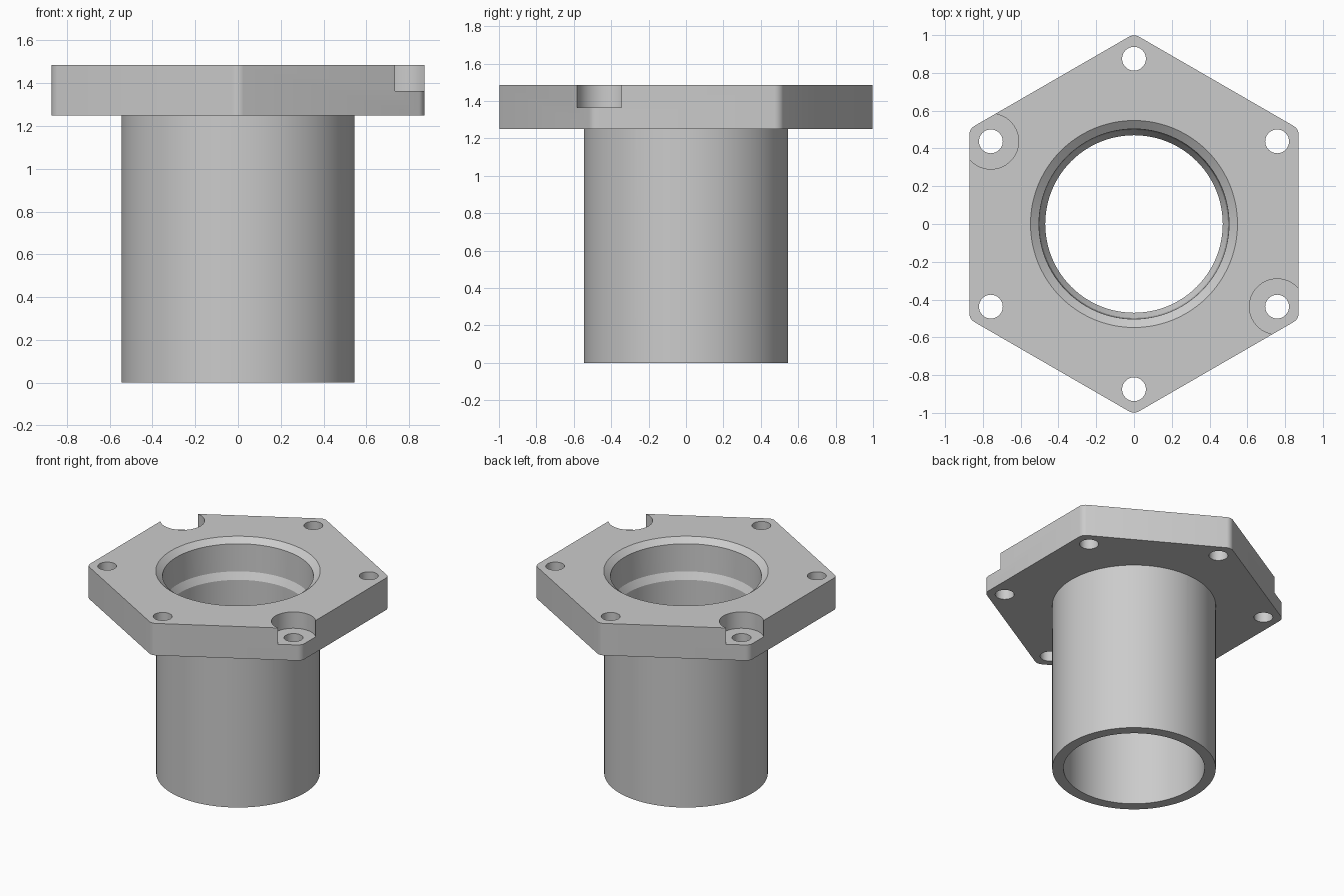
import bpy, bmesh, math
from mathutils import Matrix

cube = bpy.data.objects.get("Cube")
if cube:
    bpy.data.objects.remove(cube, do_unlink=True)

TOP, FLANGE_Z = 1.485, 1.25
APOTHEM, BOLT_RADIUS = 0.872, 0.875
SEGMENTS = 96

grey = bpy.data.materials.new("machined grey")
grey.use_nodes = True
colour = (0.6, 0.6, 0.6, 1)
grey.diffuse_color = colour
grey.node_tree.nodes["Principled BSDF"].inputs["Base Color"].default_value = colour


def make_object(name, bm):
    bmesh.ops.recalc_face_normals(bm, faces=bm.faces[:])
    mesh = bpy.data.meshes.new(name)
    bm.to_mesh(mesh)
    bm.free()
    mesh.materials.append(grey)
    obj = bpy.data.objects.new(name, mesh)
    bpy.context.collection.objects.link(obj)
    return obj


def cylinder(name, radius, low, high, x=0, y=0, segments=SEGMENTS):
    bm = bmesh.new()
    bmesh.ops.create_cone(bm, cap_ends=True, segments=segments,
                          radius1=radius, radius2=radius, depth=high - low,
                          matrix=Matrix.Translation((x, y, (low + high) / 2)))
    return make_object(name, bm)


def turned_solid(bm, profile, segments):
    """Solid of revolution from (radius, height) points, with a corner on +y."""
    angles = [math.pi / 2 + math.tau * i / segments for i in range(segments)]
    rings = [[bm.verts.new((radius * math.cos(a), radius * math.sin(a), z))
              for a in angles] for radius, z in profile]
    for lower, upper in zip(rings, rings[1:]):
        for i in range(segments):
            j = (i + 1) % segments
            bm.faces.new((lower[i], lower[j], upper[j], upper[i]))
    bm.faces.new(rings[0])
    bm.faces.new(rings[-1])


def combine(target, tool, operation):
    mod = target.modifiers.new(operation.title(), 'BOOLEAN')
    mod.operation, mod.solver, mod.object = operation, 'EXACT', tool
    bpy.ops.object.select_all(action='DESELECT')
    bpy.context.view_layer.objects.active = target
    target.select_set(True)
    bpy.ops.object.modifier_apply(modifier=mod.name)
    bpy.data.objects.remove(tool, do_unlink=True)


# Hexagonal flange with rounded corners
bm = bmesh.new()
corner_radius = APOTHEM / math.cos(math.pi / 6)
turned_solid(bm, [(corner_radius, FLANGE_Z), (corner_radius, TOP)], 6)
corners = [e for e in bm.edges if abs(e.verts[0].co.z - e.verts[1].co.z) > 0.1]
bmesh.ops.bevel(bm, geom=corners, offset=0.05 * math.tan(math.pi / 6),
                offset_type='OFFSET', segments=5, profile=0.5, affect='EDGES')
body = make_object("flanged_sleeve", bm)

# Sleeve below the flange
combine(body, cylinder("sleeve", 0.545, 0, FLANGE_Z + 0.1), 'UNION')

# Stepped bore with a sloped seat and a chamfered mouth
bm = bmesh.new()
turned_solid(bm, [(0.47, -0.1), (0.47, 1.2), (0.497, 1.25), (0.503, TOP - 0.035),
                  (0.548, TOP), (0.548, TOP + 0.1)], SEGMENTS)
combine(body, make_object("bore_cutter", bm), 'DIFFERENCE')

# Six bolt holes, two of them with an open counterbore
for i in range(6):
    angle = math.radians(30 + 60 * i)
    x, y = BOLT_RADIUS * math.cos(angle), BOLT_RADIUS * math.sin(angle)
    if i in (2, 5):
        combine(body, cylinder("counterbore_cutter", 0.147, 1.365, TOP + 0.1, x, y, 64), 'DIFFERENCE')
    combine(body, cylinder("bolt_cutter", 0.063, FLANGE_Z - 0.1, TOP + 0.2, x, y, 40), 'DIFFERENCE')

bpy.ops.object.select_all(action='DESELECT')
body.select_set(True)
bpy.context.view_layer.objects.active = body
bpy.ops.object.shade_smooth_by_angle(angle=math.radians(25))
